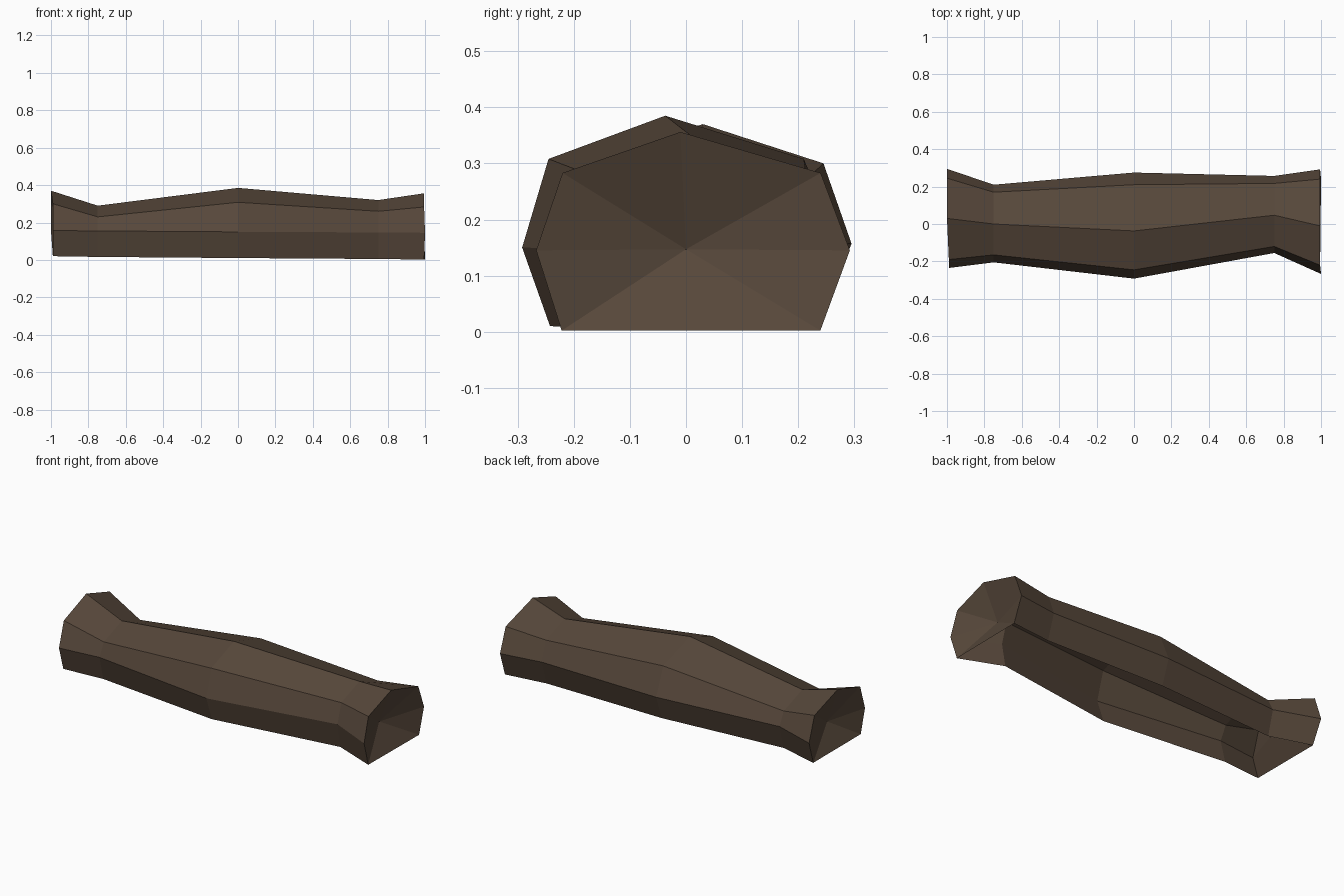
import bpy, bmesh

if "Cube" in bpy.data.objects:
    bpy.data.objects.remove(bpy.data.objects["Cube"])

# Dark bark colour
bark = bpy.data.materials.new("dark bark brown")
bark.diffuse_color = (0.095, 0.064, 0.043, 1)
bark.use_nodes = True
bark.node_tree.nodes["Principled BSDF"].inputs["Base Color"].default_value = bark.diffuse_color

# Rings along the log: x, side -y, shoulder -y, ridge y, shoulder +y, side +y,
# then heights of bottom, side, shoulder, ridge
rings = [
    (-0.99, -0.235, -0.19, 0.03, 0.245, 0.295, 0.02, 0.157, 0.30, 0.37),
    (-0.75, -0.205, -0.165, 0.0, 0.17, 0.21, 0.016, 0.155, 0.23, 0.29),
    (0.0, -0.292, -0.245, -0.037, 0.21, 0.275, 0.01, 0.15, 0.308, 0.385),
    (0.75, -0.155, -0.12, 0.047, 0.217, 0.257, 0.005, 0.147, 0.26, 0.32),
    (0.995, -0.267, -0.22, -0.01, 0.24, 0.292, 0.002, 0.145, 0.283, 0.356),
]

bm = bmesh.new()
loops = []
for x, s0, h0, r, h1, s1, zb, zs, zh, zr in rings:
    pts = [(s0 * 0.83, zb), (s0, zs), (h0, zh), (r, zr),
           (h1, zh), (s1, zs), (s1 * 0.82, zb)]
    loops.append([bm.verts.new((x, y, z)) for y, z in pts])

# Bark wall, open underneath
for a, b in zip(loops, loops[1:]):
    for i in range(6):
        bm.faces.new((a[i], a[i + 1], b[i + 1], b[i]))

# Hollowed ends: fans running in to a recessed centre
for loop, x in ((loops[0], -0.91), (loops[-1], 0.91)):
    tip = bm.verts.new((x, 0.0, 0.147))
    for i in range(7):
        tri = (loop[i], loop[(i + 1) % 7], tip)
        bm.faces.new(tri if x > 0 else tri[::-1])

# Flared corners lean out a touch to the full length
loops[0][3].co.x = loops[0][4].co.x = loops[0][5].co.x = -1.0
loops[-1][1].co.x = loops[-1][6].co.x = 1.0

for f in bm.faces:
    f.smooth = False
bmesh.ops.recalc_face_normals(bm, faces=bm.faces)
# Keep outer normals facing away from the log axis
ridge = [f for f in bm.faces if f.calc_center_median().z > 0.25]
if sum(f.normal.z for f in ridge) < 0:
    bmesh.ops.reverse_faces(bm, faces=bm.faces)

me = bpy.data.meshes.new("fallen_log")
bm.to_mesh(me)
bm.free()
me.materials.append(bark)
log = bpy.data.objects.new("fallen_log", me)
bpy.context.collection.objects.link(log)
